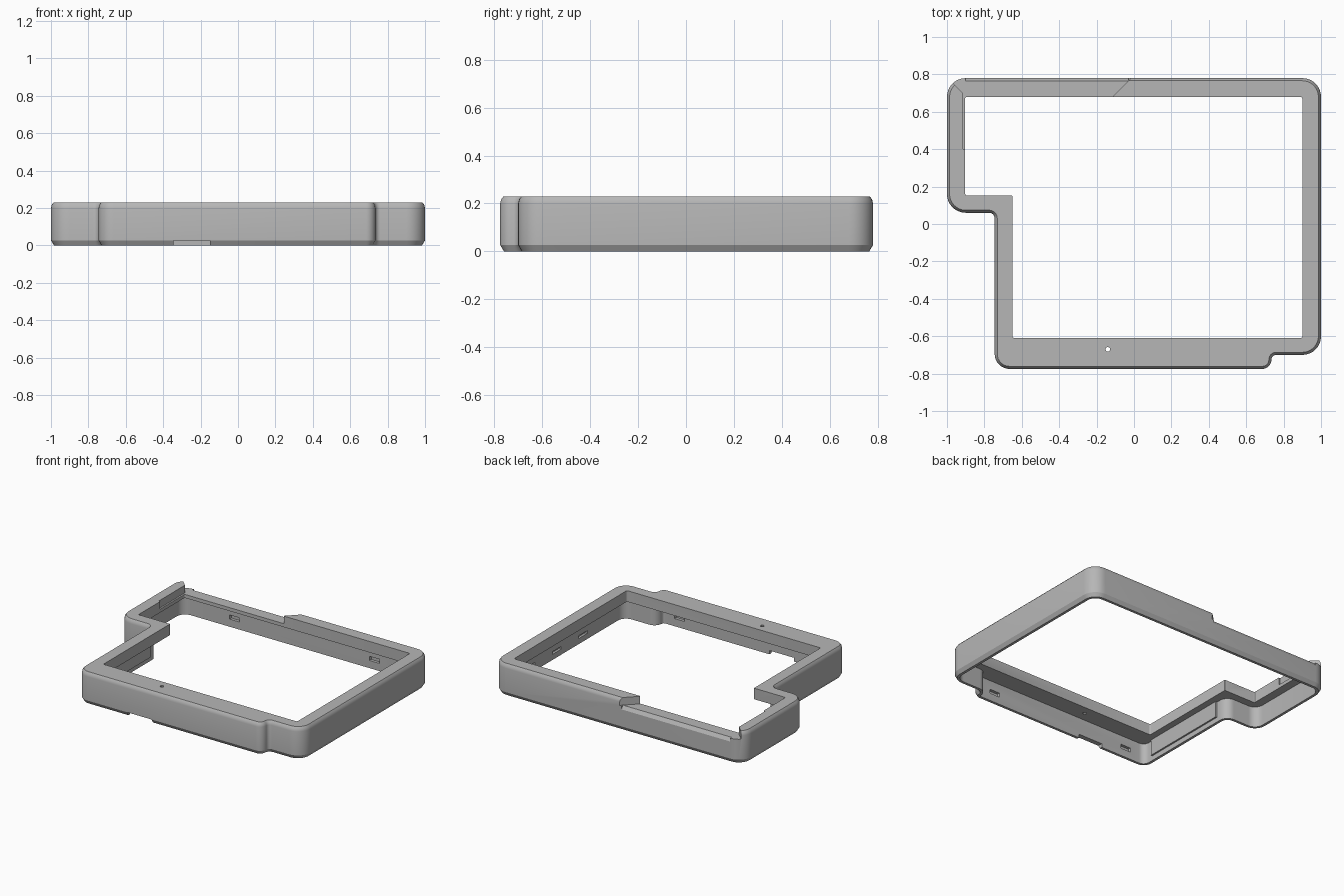
import bpy, bmesh, math
from mathutils import Vector

cube = bpy.data.objects.get("Cube")
if cube:
    bpy.data.objects.remove(cube, do_unlink=True)

grey = bpy.data.materials.new("case_grey")
grey.use_nodes = True
colour = (0.47, 0.47, 0.47, 1)
grey.diffuse_color = colour
grey.node_tree.nodes["Principled BSDF"].inputs["Base Color"].default_value = colour

HEIGHT, LIP_BOTTOM, WALL, LOW_TOP = 0.23, 0.15, 0.035, 0.175

# Counter-clockwise outline corners: x, y, corner radius
OUTLINE = [(-1, 0.06, 0.1), (-0.745, 0.06, 0.03), (-0.745, -0.775, 0.08),
           (0.735, -0.775, 0.05), (0.735, -0.70, 0.025), (1, -0.70, 0.1),
           (1, 0.78, 0.1), (-1, 0.78, 0.1)]
OPENING = [(-0.903, 0.152, 0.01), (-0.65, 0.152, 0.004), (-0.65, -0.61, 0.01),
           (0.9, -0.61, 0.01), (0.9, 0.68, 0.01), (-0.903, 0.68, 0.01)]


def rounded(corners, inset=0.0, steps=8):
    """Round every corner of an outline after moving its sides inward."""
    pts, n = [], len(corners)
    for i, (x, y, r) in enumerate(corners):
        p = Vector((x, y))
        a = (p - Vector(corners[i - 1][:2])).normalized()
        b = (Vector(corners[(i + 1) % n][:2]) - p).normalized()
        turn = 1 if a.x * b.y - a.y * b.x > 0 else -1
        p += inset * (Vector((-a.y, a.x)) + Vector((-b.y, b.x)))
        r = max(r - turn * inset, 0.003)
        centre = p - a * r + b * r
        for k in range(steps + 1):
            t = math.pi / 2 * k / steps
            pts.append(centre - b * r * math.cos(t) + a * r * math.sin(t))
    return pts


def loft(name, rings):
    """Solid through matching rings, each given as (points, z)."""
    bm = bmesh.new()
    loops = [[bm.verts.new((p[0], p[1], z)) for p in pts] for pts, z in rings]
    bm.faces.new(loops[0][::-1])
    bm.faces.new(loops[-1])
    for low, high in zip(loops, loops[1:]):
        for i in range(len(low)):
            j = (i + 1) % len(low)
            bm.faces.new((low[i], low[j], high[j], high[i]))
    bmesh.ops.recalc_face_normals(bm, faces=bm.faces)
    mesh = bpy.data.meshes.new(name)
    bm.to_mesh(mesh)
    bm.free()
    mesh.materials.append(grey)
    ob = bpy.data.objects.new(name, mesh)
    bpy.context.collection.objects.link(ob)
    return ob


def block(name, x0, x1, y0, y1, z0, z1):
    pts = [(x0, y0), (x1, y0), (x1, y1), (x0, y1)]
    return loft(name, [(pts, z0), (pts, z1)])


def cut(target, cutter):
    cutter.hide_render = True
    mod = target.modifiers.new("cut", "BOOLEAN")
    mod.operation, mod.solver, mod.object = "DIFFERENCE", "EXACT", cutter
    bpy.ops.object.select_all(action="DESELECT")
    bpy.context.view_layer.objects.active = target
    target.select_set(True)
    bpy.ops.object.modifier_apply(modifier=mod.name)
    bpy.data.objects.remove(cutter, do_unlink=True)


# Outer body with softened top and bottom edges
frame = loft("case_frame", [(rounded(OUTLINE, d), z) for d, z in
             [(0.016, 0), (0, 0.027), (0, 0.2), (0.004, 0.217), (0.014, HEIGHT)]])

# Hollow underside and main opening
cavity = rounded(OUTLINE, WALL)
cut(frame, loft("cavity_cutter", [(cavity, -0.1), (cavity, LIP_BOTTOM)]))
hole = rounded(OPENING, 0, 3)
cut(frame, loft("opening_cutter", [(hole, 0.1), (hole, 0.4)]))

# Lowered rear rim with diagonal ends and a narrow ledge on the left side
low = [(-0.915, 0.4), (-0.8, 0.4), (-0.8, 0.6), (-0.11, 0.6), (-0.11, 0.685),
       (0.005, 0.8), (-1.015, 0.8), (-0.915, 0.7)]
cut(frame, loft("rear_rim_cutter", [(low, LOW_TOP), (low, 0.4)]))

# Bevel on the outer edge of the lowered rim
outer = [(-0.9, 0.8), (-0.03, 0.8), (-0.03, 0.78), (-0.9, 0.78)]
inner = [(-0.9, 0.8), (-0.03, 0.8), (-0.03, 0.762), (-0.9, 0.762)]
cut(frame, loft("rear_bevel_cutter", [(outer, 0.15), (inner, LOW_TOP + 0.004)]))

# Cable notch in the front wall and the small indicator hole
cut(frame, block("notch_cutter", -0.345, -0.15, -0.9, -0.72, -0.1, 0.027))
ring = [(-0.14 + 0.013 * math.cos(k * math.pi / 4),
         -0.67 + 0.013 * math.sin(k * math.pi / 4)) for k in range(8)]
cut(frame, loft("indicator_cutter", [(ring, 0.1), (ring, 0.4)]))

# Clip slots on the inner faces of the front, rear and right walls
for x in (-0.55, 0.57):
    for y in (-0.745, 0.75):
        cut(frame, block("clip_cutter", x - 0.04, x + 0.04,
                         y - 0.016, y + 0.016, 0.055, 0.085))
for y in (-0.2, 0.1, 0.4):
    cut(frame, block("side_clip_cutter", 0.95, 0.982, y - 0.05, y + 0.05, 0.04, 0.06))

# Raised panel inside the left wall
block("left_inner_panel", -0.715, -0.698, -0.66, 0.0, 0.035, LIP_BOTTOM + 0.002)

bpy.ops.object.select_all(action="DESELECT")
frame.select_set(True)
bpy.context.view_layer.objects.active = frame
bpy.ops.object.shade_smooth_by_angle(angle=math.radians(28))
